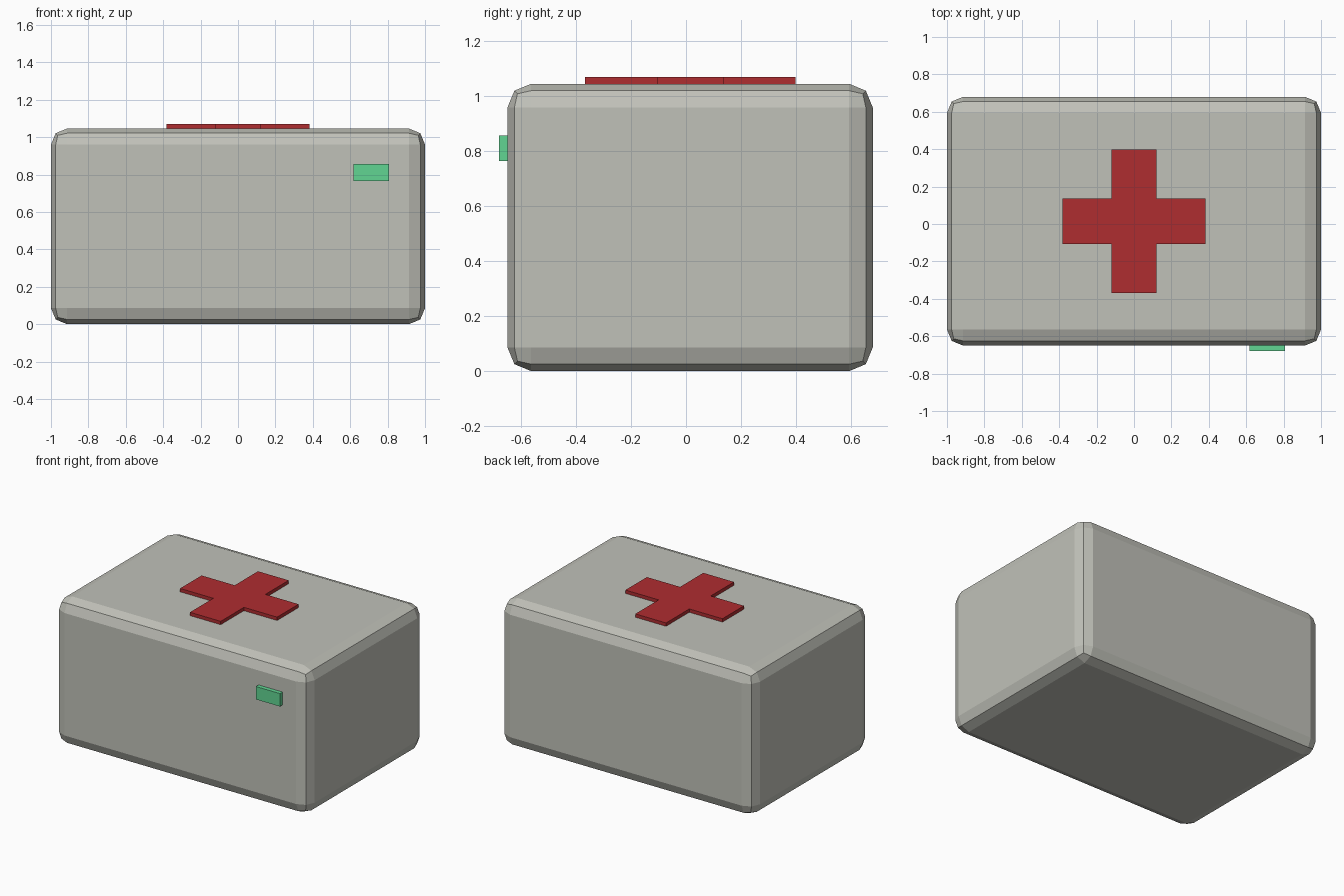
import bpy
import bmesh
from mathutils import Vector

if "Cube" in bpy.data.objects:
    bpy.data.objects.remove(bpy.data.objects["Cube"])


def material(name, rgb):
    m = bpy.data.materials.new(name)
    m.diffuse_color = (*rgb, 1.0)
    m.use_nodes = True
    m.node_tree.nodes["Principled BSDF"].inputs["Base Color"].default_value = m.diffuse_color
    return m


def finish(name, bm, mat):
    bmesh.ops.recalc_face_normals(bm, faces=bm.faces)
    mesh = bpy.data.meshes.new(name)
    bm.to_mesh(mesh)
    bm.free()
    mesh.materials.append(mat)
    obj = bpy.data.objects.new(name, mesh)
    bpy.context.collection.objects.link(obj)
    return obj


def box(name, lo, hi, mat):
    lo, hi = Vector(lo), Vector(hi)
    bm = bmesh.new()
    bmesh.ops.create_cube(bm, size=1)
    bmesh.ops.scale(bm, vec=hi - lo, verts=bm.verts)
    bmesh.ops.translate(bm, vec=(lo + hi) / 2, verts=bm.verts)
    return finish(name, bm, mat)


grey = material("warm grey", (0.53, 0.535, 0.485))
red = material("deep red", (0.43, 0.026, 0.03))
green = material("mint green", (0.12, 0.66, 0.29))

# Case with two-step rounded edges
case = box("case", (-1, -0.65, 0), (1, 0.68, 1.046), grey)
bevel = case.modifiers.new("rounded edges", 'BEVEL')
bevel.width = 0.086
bevel.segments = 2

# Raised cross on the lid: one outline, extruded upward
A, B, CY = 0.383, 0.121, 0.015
quarter = [(B, A), (B, B), (A, B)]
outline = []
for turn in range(4):
    for x, y in quarter:
        for _ in range(turn):
            x, y = y, -x
        outline.append((x, y))
# drop the last point of each quarter's repeat with the next one
outline = list(dict.fromkeys(outline))
bm = bmesh.new()
face = bm.faces.new([bm.verts.new((x, y + CY, 1.04)) for x, y in outline])
ext = bmesh.ops.extrude_face_region(bm, geom=[face], use_keep_orig=True)
top = [g for g in ext["geom"] if isinstance(g, bmesh.types.BMVert)]
bmesh.ops.translate(bm, vec=(0, 0, 0.03), verts=top)
finish("lid_cross", bm, red)

# Small indicator on the front
box("front_indicator", (0.618, -0.68, 0.765), (0.807, -0.64, 0.857), green)
